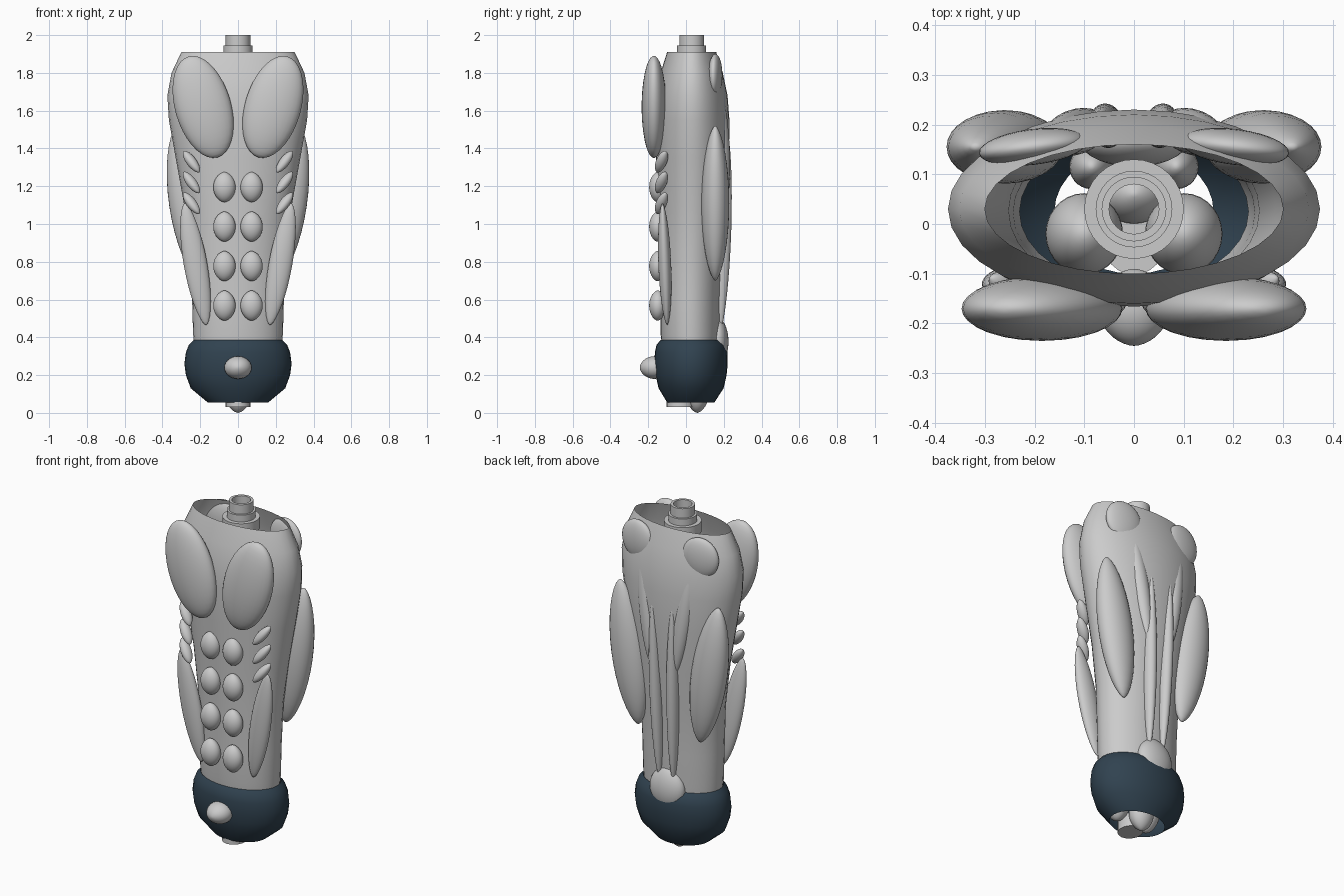
import bpy, bmesh, math
from mathutils import Vector, Matrix

if "Cube" in bpy.data.objects:
    bpy.data.objects.remove(bpy.data.objects["Cube"])

navy = bpy.data.materials.new("navy")
navy.diffuse_color = (0.03, 0.055, 0.08, 1)
navy.use_nodes = True
navy.node_tree.nodes["Principled BSDF"].inputs["Base Color"].default_value = navy.diffuse_color


def finish(bm, name, mat=None, angle=40):
    bmesh.ops.recalc_face_normals(bm, faces=bm.faces)
    me = bpy.data.meshes.new(name)
    bm.to_mesh(me)
    bm.free()
    ob = bpy.data.objects.new(name, me)
    bpy.context.collection.objects.link(ob)
    if mat:
        me.materials.append(mat)
    bpy.ops.object.select_all(action='DESELECT')
    ob.select_set(True)
    bpy.context.view_layer.objects.active = ob
    bpy.ops.object.shade_smooth_by_angle(angle=math.radians(angle))
    return ob


def shell(name, rings, n=32, mat=None, angle=40):
    """Open loft through ellipses given as (z, rx, ry, centre_y)."""
    bm = bmesh.new()
    loops = []
    for z, rx, ry, cy in rings:
        loops.append([bm.verts.new((rx * math.cos(2 * math.pi * i / n),
                                    cy + ry * math.sin(2 * math.pi * i / n), z)) for i in range(n)])
    for a, b in zip(loops, loops[1:]):
        for i in range(n):
            j = (i + 1) % n
            bm.faces.new((a[i], a[j], b[j], b[i]))
    return finish(bm, name, mat, angle)


def muscle(name, p1, p2, width, depth, pinch=1.0, facing=(0, 1, 0)):
    """Ellipsoid / spindle from p1 to p2; pinch > 1 gives pointed ends."""
    p1, p2, f = Vector(p1), Vector(p2), Vector(facing)
    axis = (p2 - p1).normalized()
    f = (f - axis * f.dot(axis)).normalized()
    side = f.cross(axis)
    half = (p2 - p1).length / 2
    mid = (p1 + p2) / 2
    bm = bmesh.new()
    bmesh.ops.create_uvsphere(bm, u_segments=28, v_segments=18, radius=1)
    for v in bm.verts:
        x, y, z = v.co
        s = math.hypot(x, y)
        k = s ** (pinch - 1) if s > 1e-4 else 1
        v.co = mid + side * (x * k * width) + f * (y * k * depth) + axis * (z * half)
    return finish(bm, name, None, 60)


def pair(name, p1, p2, width, depth, pinch=1.0, facing=(0, 1, 0)):
    """A muscle on both sides of the body."""
    for label, s in (("left", 1), ("right", -1)):
        flip = lambda p: (p[0] * s, p[1], p[2])
        muscle(f"{name}_{label}", flip(p1), flip(p2), width, depth, pinch, flip(facing))


# Torso shell, open at the top
shell("torso", [(0.34, 0.23, 0.15, 0.025), (0.42, 0.238, 0.158, 0.023), (0.6, 0.243, 0.16, 0.023),
                (0.85, 0.252, 0.168, 0.027), (1.1, 0.285, 0.182, 0.034), (1.35, 0.33, 0.194, 0.034),
                (1.55, 0.366, 0.198, 0.032), (1.68, 0.374, 0.19, 0.03), (1.8, 0.352, 0.165, 0.03),
                (1.91, 0.30, 0.13, 0.03)])

# Pelvis shell, open at the bottom
shell("pelvis", [(0.385, 0.236, 0.16, 0.025), (0.36, 0.26, 0.182, 0.026), (0.32, 0.276, 0.192, 0.027),
                 (0.26, 0.284, 0.194, 0.027), (0.2, 0.276, 0.188, 0.027), (0.13, 0.25, 0.172, 0.027),
                 (0.055, 0.16, 0.125, 0.025)], mat=navy)

# Stepped hollow neck
shell("neck", [(1.84, 0.1, 0.1, 0.03), (1.905, 0.1, 0.1, 0.03), (1.905, 0.077, 0.077, 0.03),
               (1.945, 0.077, 0.077, 0.03), (1.945, 0.065, 0.065, 0.03), (2.0, 0.065, 0.065, 0.03),
               (2.0, 0.05, 0.05, 0.03), (1.88, 0.05, 0.05, 0.03)], angle=30)

# Chest
pair("pectoral", (0.108, -0.17, 1.353), (0.262, -0.17, 1.887), 0.148, 0.065)

# Abdominals in four rows
for i in range(4):
    z = 1.195 - 0.209 * i
    pair(f"abdominal_{i + 1}", (0.072, -0.15, z - 0.08), (0.072, -0.15, z + 0.08), 0.059, 0.045, 1.2)

# Rib muscles and obliques
for i in range(3):
    z = 1.33 - 0.11 * i
    pair(f"rib_muscle_{i + 1}", (0.205, -0.152, z - 0.056), (0.288, -0.108, z + 0.056),
         0.026, 0.03, 1.2, (0.5, -1, 0))
pair("oblique", (0.168, -0.1, 0.465), (0.282, -0.125, 1.11), 0.062, 0.034, 1.2)

# Back muscles
pair("rear_shoulder", (0.2, 0.155, 1.67), (0.205, 0.155, 1.9), 0.11, 0.036, 1.0, (0.12, 1, 0))
pair("lat", (0.2, 0.155, 0.7), (0.32, 0.155, 1.52), 0.105, 0.074, 1.25)
pair("trapezius", (0.07, 0.205, 1.08), (0.165, 0.165, 1.77), 0.05, 0.045, 1.25)
pair("spinal_muscle", (0.045, 0.18, 0.43), (0.065, 0.215, 1.5), 0.034, 0.042, 1.25)

# Sacrum, front bump and inner hip bodies
muscle("sacrum", (0, 0.175, 0.26), (0, 0.165, 0.51), 0.11, 0.055, 1.2)
muscle("front_bump", (0, -0.245, 0.24), (0, -0.09, 0.24), 0.072, 0.06, 1.15, (0, 0, 1))
pair("inner_hip", (0.1, -0.02, 0.06), (0.1, -0.02, 0.36), 0.078, 0.082, 1.1)
pair("inner_glute", (0.085, 0.115, 0.1), (0.085, 0.115, 0.36), 0.045, 0.045, 1.1)

# Base between the legs
muscle("base_tip", (0, 0.06, 0.0), (0, 0.06, 0.2), 0.07, 0.06, 1.3)
bm = bmesh.new()
bmesh.ops.create_cone(bm, cap_ends=True, segments=24, radius1=1, radius2=1, depth=0.08,
                      matrix=Matrix.Translation((0, -0.03, 0.07)) @ Matrix.Diagonal((0.065, 0.072, 1, 1)))
finish(bm, "base_plug", None, 30)
